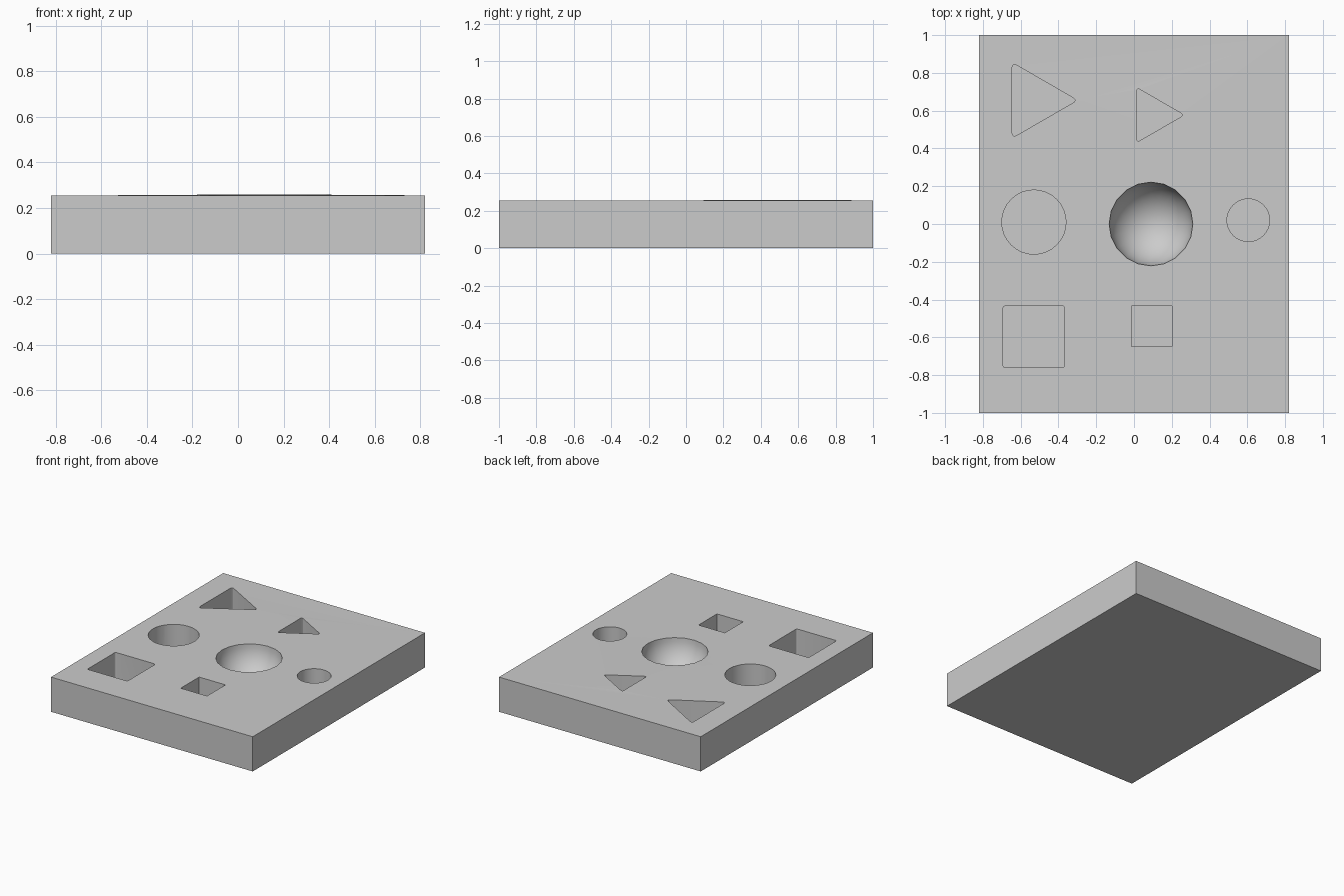
import bpy, bmesh, math
from mathutils import Matrix, Vector

TOP = 0.255      # board thickness
DEPTH = 0.19     # depth of the flat-bottomed recesses

if "Cube" in bpy.data.objects:
    bpy.data.objects.remove(bpy.data.objects["Cube"], do_unlink=True)

grey = bpy.data.materials.new("light grey")
grey.use_nodes = True
grey.diffuse_color = (0.6, 0.6, 0.6, 1)
grey.node_tree.nodes["Principled BSDF"].inputs["Base Color"].default_value = (0.6, 0.6, 0.6, 1)


def add_object(name, bm):
    bmesh.ops.recalc_face_normals(bm, faces=bm.faces)
    mesh = bpy.data.meshes.new(name)
    bm.to_mesh(mesh)
    bm.free()
    mesh.materials.append(grey)
    obj = bpy.data.objects.new(name, mesh)
    bpy.context.collection.objects.link(obj)
    return obj


def prism(name, sides, x, y, radius, turn=0.0, rounding=0.0):
    """Upright cutter with a regular outline and optionally rounded corners."""
    bm = bmesh.new()
    height = DEPTH + 0.1
    place = Matrix.Translation((x, y, TOP - DEPTH + height / 2))
    ring = []
    for i in range(sides):
        a = turn + math.tau * i / sides
        ring.append(bm.verts.new((radius * math.cos(a), radius * math.sin(a), -height / 2)))
    base = bm.faces.new(ring)
    new = bmesh.ops.extrude_face_region(bm, geom=[base])["geom"]
    bmesh.ops.translate(bm, vec=(0, 0, height), verts=[g for g in new if isinstance(g, bmesh.types.BMVert)])
    if rounding:
        upright = [e for e in bm.edges if abs(e.verts[0].co.z - e.verts[1].co.z) > 0.01]
        bmesh.ops.bevel(bm, geom=upright, offset=rounding, segments=4, profile=0.5, affect='EDGES')
    bm.transform(place)
    return add_object(name, bm)


def bowl(name, x, y, radius):
    bm = bmesh.new()
    bmesh.ops.create_uvsphere(bm, u_segments=20, v_segments=20, radius=radius,
                              matrix=Matrix.Translation((x, y, TOP + 0.005)))
    return add_object(name, bm)


# Board
bm = bmesh.new()
bmesh.ops.create_cube(bm, size=1, matrix=Matrix.Translation((0, 0, TOP / 2)) @ Matrix.Diagonal((1.64, 2, TOP, 1)))
board = add_object("shape_board", bm)

# Recess cutters: triangles, circles, squares and the central bowl
quarter = math.pi / 4
cutters = [
    prism("large_triangle_cutter", 3, -0.53, 0.655, 0.23, rounding=0.025),
    prism("small_triangle_cutter", 3, 0.098, 0.577, 0.167, rounding=0.018),
    prism("large_circle_cutter", 32, -0.53, 0.01, 0.17),
    prism("small_circle_cutter", 32, 0.605, 0.02, 0.113),
    prism("large_square_cutter", 4, -0.53, -0.597, 0.163 * math.sqrt(2), quarter, 0.012),
    prism("small_square_cutter", 4, 0.095, -0.541, 0.107 * math.sqrt(2), quarter),
    bowl("bowl_cutter", 0.09, 0.0, 0.222),
]
for cutter in cutters:
    cutter.hide_render = True
    cut = board.modifiers.new(cutter.name, 'BOOLEAN')
    cut.operation = 'DIFFERENCE'
    cut.solver = 'EXACT'
    cut.object = cutter

bpy.ops.object.select_all(action='DESELECT')
bpy.context.view_layer.objects.active = board
board.select_set(True)
for name in [m.name for m in board.modifiers]:
    bpy.ops.object.modifier_apply(modifier=name)
for cutter in cutters:
    bpy.data.objects.remove(cutter, do_unlink=True)

# Very slight swelling of the top around the small triangle
bm = bmesh.new()
bm.from_mesh(board.data)
bmesh.ops.triangulate(bm, faces=bm.faces)
peak = Vector((0.1, 0.55))
for v in bm.verts:
    if v.co.z > TOP - 0.001:
        v.co.z += 0.005 * max(0, 1 - (v.co.xy - peak).length / 0.7)
bm.to_mesh(board.data)
bm.free()

bpy.ops.object.shade_smooth_by_angle(angle=math.radians(30))
